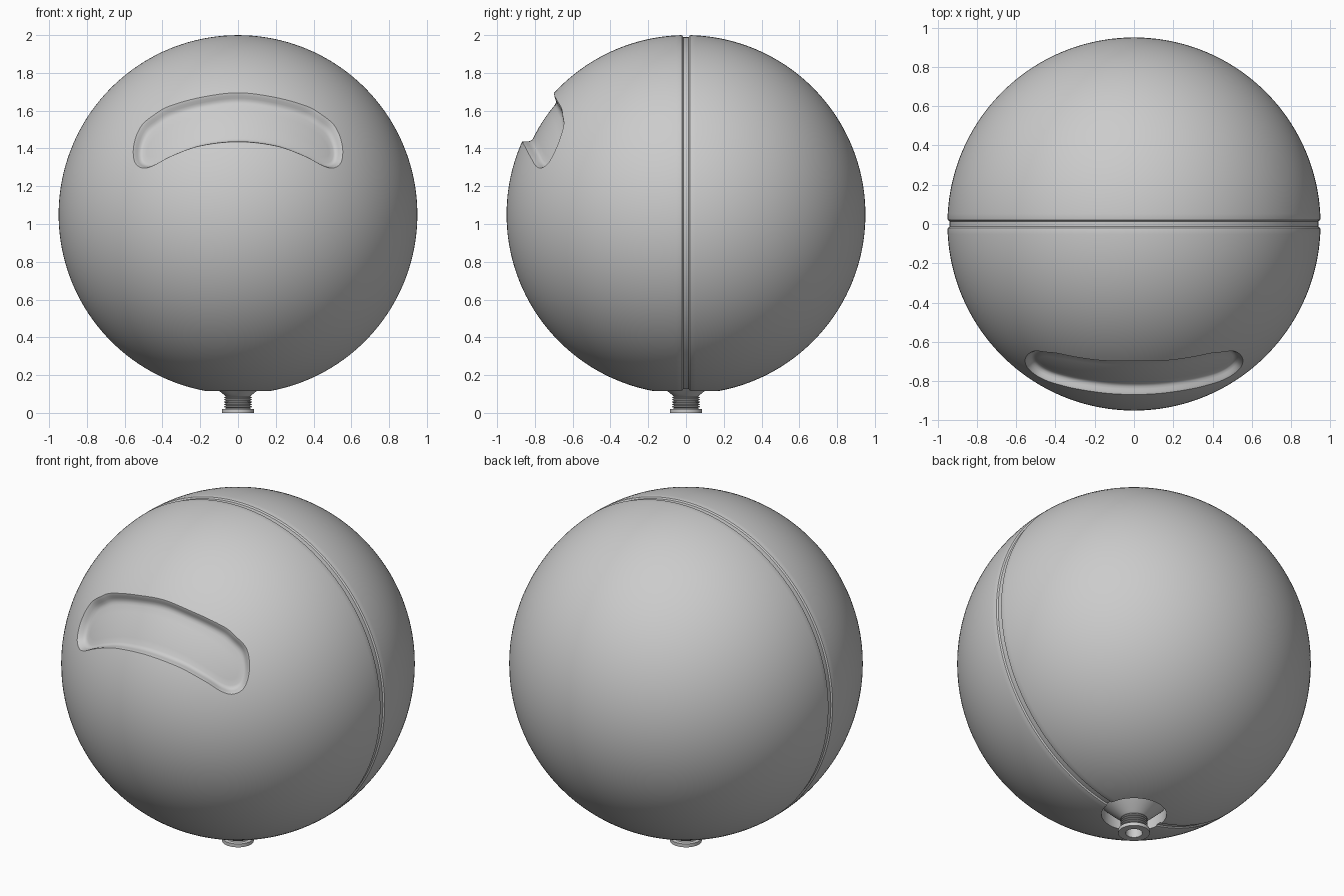
import bpy, bmesh, math
from mathutils import Vector

if "Cube" in bpy.data.objects:
    bpy.data.objects.remove(bpy.data.objects["Cube"])

R, CENTRE = 0.95, Vector((0, 0, 1.05))

grey = bpy.data.materials.new("light_grey")
grey.diffuse_color = (0.6, 0.6, 0.6, 1)
grey.use_nodes = True
grey.node_tree.nodes["Principled BSDF"].inputs["Base Color"].default_value = grey.diffuse_color


def make_object(name, bm):
    bmesh.ops.remove_doubles(bm, verts=bm.verts, dist=1e-5)
    bmesh.ops.recalc_face_normals(bm, faces=bm.faces)
    mesh = bpy.data.meshes.new(name)
    bm.to_mesh(mesh)
    bm.free()
    mesh.materials.append(grey)
    obj = bpy.data.objects.new(name, mesh)
    bpy.context.collection.objects.link(obj)
    return obj


def loft(name, rings, wrap=False):
    """Skin a list of closed rings; wrap joins the last ring to the first."""
    bm = bmesh.new()
    rows = [[bm.verts.new(p) for p in ring] for ring in rings]
    pairs = list(zip(rows, rows[1:])) + ([(rows[-1], rows[0])] if wrap else [])
    for a, b in pairs:
        n = len(a)
        for i in range(n):
            j = (i + 1) % n
            bm.faces.new((a[i], a[j], b[j], b[i]))
    bmesh.ops.dissolve_degenerate(bm, edges=bm.edges, dist=1e-6)
    return make_object(name, bm)


def lathe(name, profile, steps, axis="Z"):
    """Revolve (radius, height) points that start and end on the axis."""
    rings = []
    for r, h in profile:
        ring = []
        for i in range(steps):
            a = math.tau * i / steps
            u, v = r * math.cos(a), r * math.sin(a)
            ring.append(Vector((u, v, h)) if axis == "Z" else CENTRE + Vector((u, h, v)))
        rings.append(ring)
    return loft(name, rings)


def cut(obj, cutter):
    mod = obj.modifiers.new("cut", "BOOLEAN")
    mod.operation, mod.solver, mod.object = "DIFFERENCE", "EXACT", cutter
    select(obj)
    bpy.ops.object.modifier_apply(modifier=mod.name)
    bpy.data.objects.remove(cutter)


def select(obj):
    bpy.ops.object.select_all(action="DESELECT")
    obj.select_set(True)
    bpy.context.view_layer.objects.active = obj


# Round body: sphere turned about y, with a shallow seam groove round the middle
top = math.acos(0.026 / R)
half = [(R * math.sin(top * i / 56), R * math.cos(top * i / 56)) for i in range(57)]
half += [(0.948, 0.020), (0.943, 0.017), (0.940, 0.014)]
body = lathe("round_body", half + [(r, -y) for r, y in reversed(half)], 160, "Y")

# Crescent recess: right half of the outline in front view (x, z), top to bottom
ctrl = [(0, 1.69), (0.2, 1.665), (0.36, 1.62), (0.44, 1.575), (0.51, 1.515), (0.548, 1.42),
        (0.545, 1.335), (0.505, 1.302), (0.45, 1.313), (0.35, 1.365), (0.2, 1.418), (0, 1.44)]
ctrl = [Vector(p) for p in ctrl]
ends = [Vector((-0.2, 1.665))] + ctrl + [Vector((-0.2, 1.418))]
SUB = 6
right = []
for i in range(len(ctrl) - 1):
    p0, p1, p2, p3 = ends[i:i + 4]
    for k in range(SUB):
        t = k / SUB
        right.append(0.5 * (2 * p1 + (p2 - p0) * t + (2 * p0 - 5 * p1 + 4 * p2 - p3) * t * t
                            + (3 * p1 - p0 - 3 * p2 + p3) * t ** 3))
right.append(ctrl[-1])

# Spine of the crescent: paired top and bottom points share one spine point
spine = []
for a, b in zip(right, reversed(right)):
    x = 0.84 * (a.x + b.x) / 2
    spine.append(Vector((x, 1.565 - 0.7 * x * x)))


def flip(points):
    return points + [Vector((-p.x, p.y)) for p in reversed(points[1:-1])]


outline, spine = flip(right), flip(spine)


def on_sphere(p, r):
    x, z = p.x, p.y - CENTRE.z
    return CENTRE + Vector((x, -math.sqrt(R * R - x * x - z * z), z)).normalized() * r


# Rings as (spread from spine, radius): rounded rim, steep wall, curved floor
rings = [(0, 1.0), (0.5, 1.0), (1.13, 0.985), (1.06, 0.954), (1.02, 0.947), (0.98, 0.938),
         (0.94, 0.925), (0.89, 0.914), (0.83, 0.908), (0.75, 0.905), (0.5, 0.905),
         (0.25, 0.905), (0, 0.905)]
cutter = loft("recess_cutter", [[on_sphere(m.lerp(o, s), r) for m, o in zip(spine, outline)]
                                for s, r in rings])
cut(body, cutter)

# Round socket underneath
cut(body, lathe("socket_cutter", [(0, -0.1), (0.175, -0.1), (0.175, 0.2), (0, 0.2)], 96))

# Threaded stem: hollow foot, ridged neck and funnel up into the socket
profile = [(0, 0.06), (0.045, 0.06), (0.045, 0), (0.085, 0), (0.085, 0.02), (0.066, 0.022)]
for i in range(5):
    z = 0.027 + i * 0.0125
    profile += [(0.064, z), (0.073, z + 0.004), (0.073, z + 0.007), (0.064, z + 0.011)]
profile += [(0.07, 0.092), (0.082, 0.102), (0.105, 0.12), (0.14, 0.152), (0.174, 0.185),
            (0.174, 0.205), (0, 0.205)]
stem = lathe("threaded_stem", profile, 64)

for obj in (body, stem):
    select(obj)
    bpy.ops.object.shade_smooth_by_angle(angle=math.radians(32))
